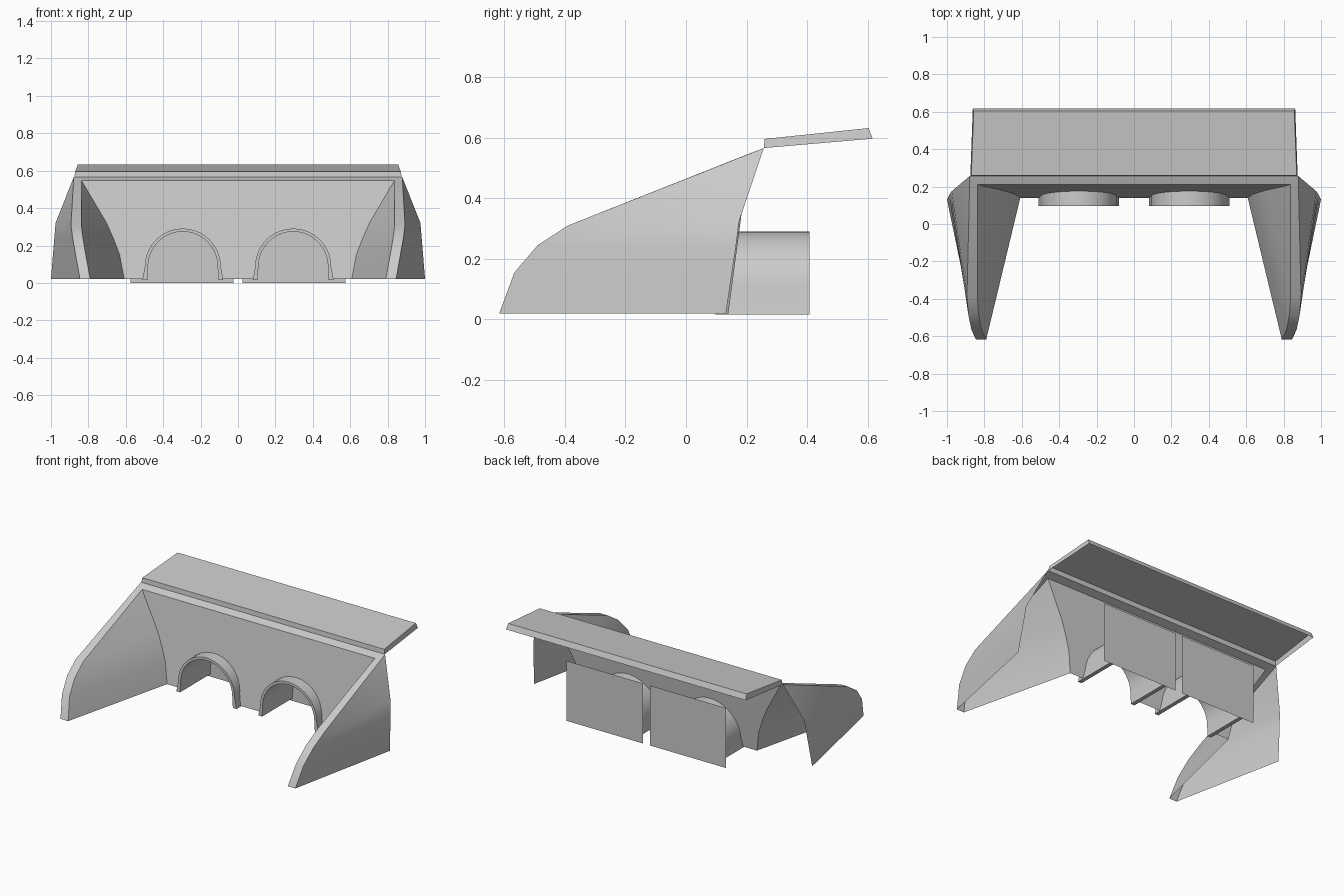
import bpy
import math
from mathutils import Vector

if "Cube" in bpy.data.objects:
    bpy.data.objects.remove(bpy.data.objects["Cube"])

ARCH_X = 0.295


def build(name, verts, faces, facing=None, mirror=False, smooth=True):
    mesh = bpy.data.meshes.new(name)
    mesh.from_pydata(verts, [], faces)
    mesh.update()
    # orient open sheets toward the chosen side
    if facing:
        total = sum((p.normal * p.area for p in mesh.polygons), Vector())
        if total.dot(Vector(facing)) < 0:
            mesh.flip_normals()
    obj = bpy.data.objects.new(name, mesh)
    bpy.context.collection.objects.link(obj)
    if mirror:
        mod = obj.modifiers.new("mirror", 'MIRROR')
        mod.use_mirror_merge = False
    if smooth:
        bpy.ops.object.select_all(action='DESELECT')
        obj.select_set(True)
        bpy.context.view_layer.objects.active = obj
        bpy.ops.object.shade_smooth_by_angle(angle=math.radians(30))
    return obj


def strip(name, a, b, facing, mirror=True):
    """Sheet between two point rows; a shared end point gives a triangle."""
    n = len(a)
    verts = list(a) + list(b)
    faces = []
    for i in range(n - 1):
        f = [i, i + 1, n + i + 1, n + i]
        if (Vector(a[i + 1]) - Vector(b[i + 1])).length < 1e-6:
            f = [i, i + 1, n + i]
        faces.append(f)
    return build(name, verts, faces, facing, mirror)


def arch(r, foot, base, steps=20):
    """Arch profile (x, z) about x = 0, right foot to left foot."""
    pts = [(foot, base)]
    for i in range(steps + 1):
        t = math.pi * i / steps
        pts.append((r * math.cos(t), 0.088 + r * math.sin(t)))
    return pts + [(-foot, base)]


# Wing wall edge rows, from tip to headwall corner
top_in = (0.837, 0.21, 0.548)
top_out = (0.878, 0.257, 0.566)
edge_in = [(0.79, -0.617, 0.02), (0.815, -0.567, 0.155), (0.83, -0.49, 0.245),
           (0.838, -0.39, 0.31), top_in]
edge_out = [(0.845, -0.617, 0.02), (0.869, -0.567, 0.155), (0.885, -0.49, 0.245),
            (0.893, -0.39, 0.31), top_out]


def wall_y(z):
    return 0.14 + (z - 0.02) * 0.07 / 0.528


side_xz = [(0.608, 0.02), (0.633, 0.152), (0.667, 0.24), (0.704, 0.323)]
side = [(x, wall_y(z), z) for x, z in side_xz] + [top_in]
back = [(1.0, 0.132, 0.02), (0.989, 0.152, 0.155), (0.982, 0.165, 0.24),
        (0.975, 0.175, 0.322), top_out]

strip("wing_inner_face", edge_in, side, (-1, 0, 0))
strip("wing_coping", edge_in, edge_out, (0, -1, 1))
strip("wing_outer_face", edge_out, back, (1, 0, 0))

# Leaning headwall with two arched notches
outline = [(x, z) for x, _, z in side] + [(-x, z) for x, _, z in reversed(side)]
for cx in (-ARCH_X, ARCH_X):
    outline += [(cx + x, z) for x, z in reversed(arch(0.195, 0.205, 0.02))]
build("headwall", [(x, wall_y(z), z) for x, z in outline],
      [list(range(len(outline)))], (0, -1, 0), smooth=False)

# Coping along the headwall top
strip("headwall_coping", [(-top_in[0], *top_in[1:]), top_in],
      [(-top_out[0], *top_out[1:]), top_out], (0, -1, 1), mirror=False)

# Culvert barrels: thick arch running back from the headwall
outer, inner = arch(0.203, 0.216, 0.016), arch(0.186, 0.19, 0.016)
n = len(outer)
verts = [(ARCH_X + x, y, z) for y in (0.097, 0.408) for p in (outer, inner) for x, z in p]
faces = []
for i in range(n - 1):
    j = i + 1
    faces += [(i, j, 2 * n + j, 2 * n + i),
              (n + j, n + i, 3 * n + i, 3 * n + j),
              (j, i, n + i, n + j)]
faces += [(0, 2 * n, 3 * n, n), (n - 1, 2 * n - 1, 4 * n - 1, 3 * n - 1)]
build("culvert_barrel", verts, faces, mirror=True)

# Flat panels closing the barrels
build("culvert_end_panel",
      [(0.025, 0.408, 0), (0.575, 0.408, 0), (0.575, 0.408, 0.39), (0.025, 0.408, 0.39)],
      [(0, 1, 2, 3)], (0, 1, 0), mirror=True, smooth=False)

# Road deck shell, open underneath
rows = [(0.875, 0.257, 0.566), (0.87, 0.26, 0.596), (0.857, 0.603, 0.632), (0.862, 0.617, 0.597)]
verts = [(s * x, y, z) for x, y, z in rows for s in (-1, 1)]
build("road_deck", verts,
      [(0, 1, 3, 2), (2, 3, 5, 4), (4, 5, 7, 6), (0, 2, 4, 6), (1, 7, 5, 3)],
      (0, 0, 1), smooth=False)
